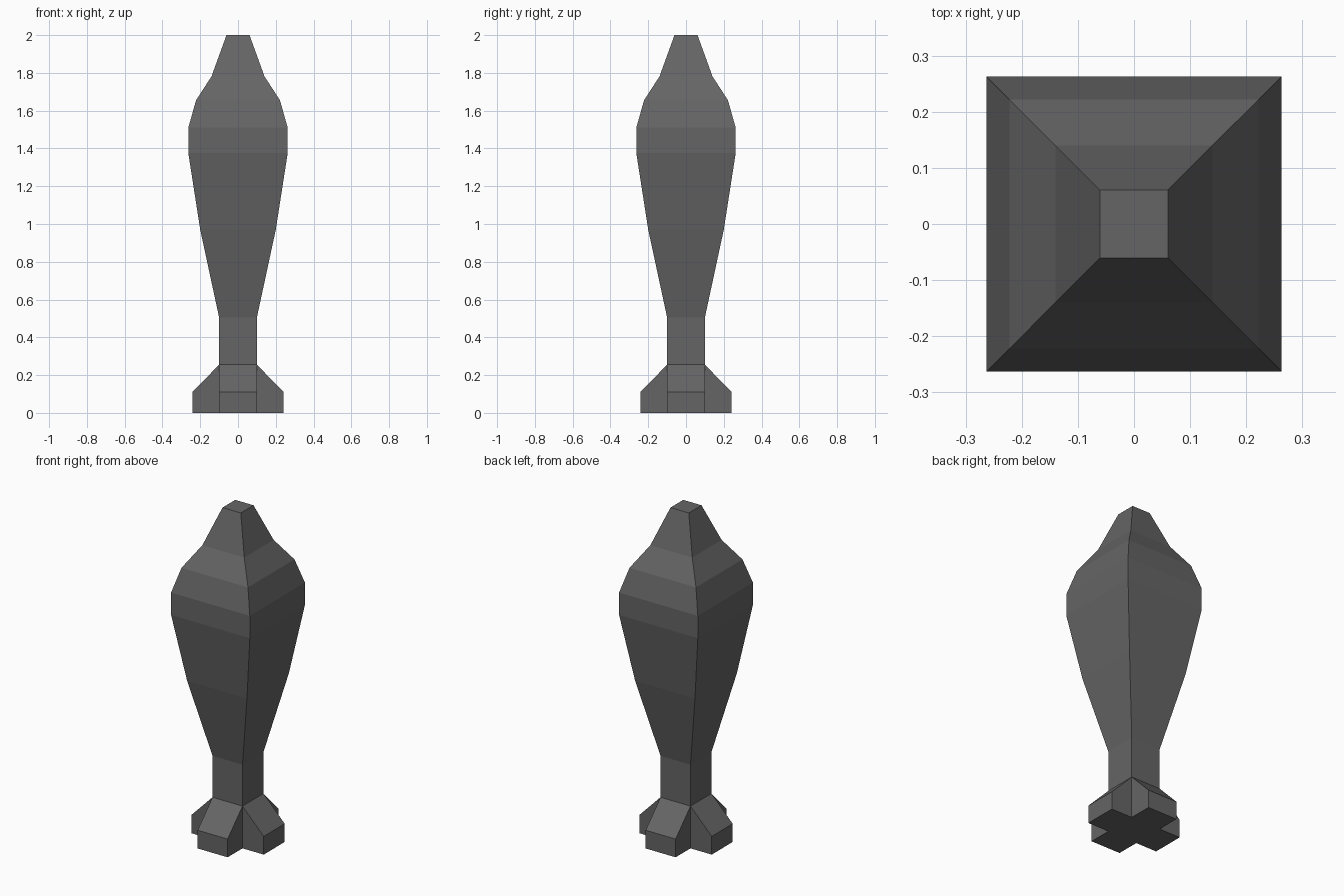
import bpy, bmesh

if "Cube" in bpy.data.objects:
    bpy.data.objects.remove(bpy.data.objects["Cube"])

metal = bpy.data.materials.new("dark grey metal")
metal.diffuse_color = (0.13, 0.13, 0.13, 1.0)
metal.use_nodes = True
metal.node_tree.nodes["Principled BSDF"].inputs["Base Color"].default_value = metal.diffuse_color


def loft(bm, profile):
    """Square rings from (half width, height) pairs, joined by quads."""
    rings = [[bm.verts.new((sx * r, sy * r, z))
              for sx, sy in ((-1, -1), (1, -1), (1, 1), (-1, 1))]
             for r, z in profile]
    sides = []
    for a, b in zip(rings, rings[1:]):
        for i in range(4):
            j = (i + 1) % 4
            sides.append(bm.faces.new((a[i], a[j], b[j], b[i])))
    return rings, sides


def finish(bm, name):
    bm.normal_update()
    mesh = bpy.data.meshes.new(name)
    bm.to_mesh(mesh)
    bm.free()
    mesh.materials.append(metal)
    obj = bpy.data.objects.new(name, mesh)
    bpy.context.collection.objects.link(obj)


FIN_TOP, FIN_SHOULDER, FIN_REACH, CORE = 0.255, 0.11, 0.242, 0.1

# Body: square shell with tapered tail tube and blunt nose
bm = bmesh.new()
rings, _ = loft(bm, [(CORE, FIN_TOP), (CORE, 0.505), (0.2, 0.97),
                     (0.263, 1.375), (0.263, 1.51), (0.222, 1.655),
                     (0.14, 1.782), (0.061, 2.0)])
bm.faces.new(rings[-1])
finish(bm, "shell_body")

# Tail: square core with a fin pulled out of each side, top edge sloped down
bm = bmesh.new()
rings, sides = loft(bm, [(CORE, 0), (CORE, FIN_TOP)])
bm.faces.new(rings[0][::-1])
bm.normal_update()
fins = bmesh.ops.extrude_discrete_faces(bm, faces=sides)["faces"]
for face in fins:
    face.normal_update()
    push = face.normal * (FIN_REACH - CORE)
    for v in face.verts:
        v.co += push
        v.co.z = min(v.co.z, FIN_SHOULDER)
bmesh.ops.remove_doubles(bm, verts=bm.verts, dist=0.0001)
bmesh.ops.recalc_face_normals(bm, faces=bm.faces)
finish(bm, "tail_fins")
